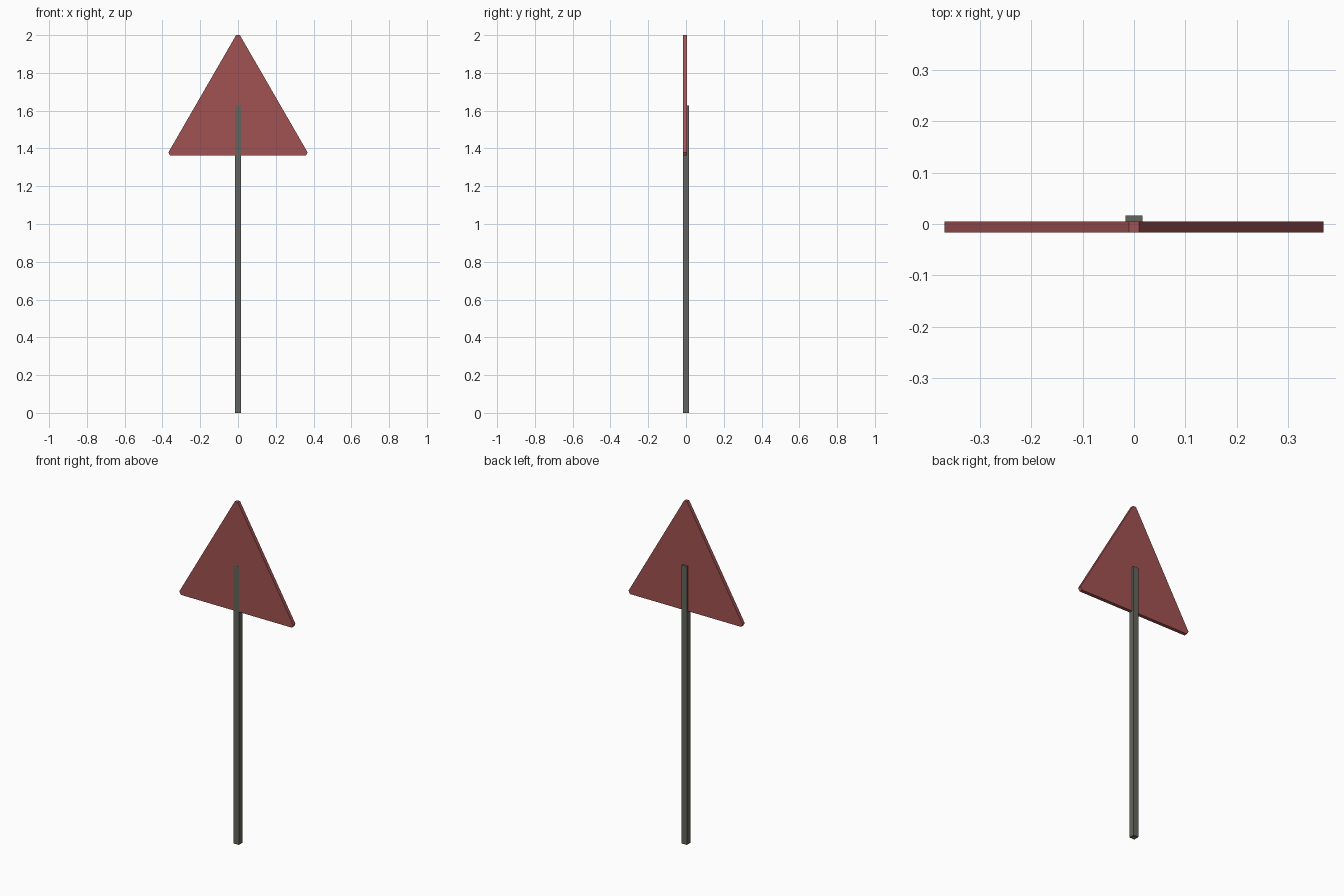
import bpy, bmesh
from math import radians
from mathutils import Matrix, Vector

default = bpy.data.objects.get("Cube")
if default:
    bpy.data.objects.remove(default, do_unlink=True)


def material(name, colour):
    mat = bpy.data.materials.new(name)
    mat.use_nodes = True
    mat.diffuse_color = colour
    mat.node_tree.nodes["Principled BSDF"].inputs["Base Color"].default_value = colour
    return mat


def prism(name, outline, direction, mat):
    """Extrude a flat outline along a direction into a closed solid."""
    bm = bmesh.new()
    face = bm.faces.new([bm.verts.new(p) for p in outline])
    result = bmesh.ops.extrude_face_region(bm, geom=[face], use_keep_orig=True)
    moved = [v for v in result["geom"] if isinstance(v, bmesh.types.BMVert)]
    bmesh.ops.translate(bm, verts=moved, vec=direction)
    bmesh.ops.recalc_face_normals(bm, faces=bm.faces)
    mesh = bpy.data.meshes.new(name)
    bm.to_mesh(mesh)
    bm.free()
    mesh.materials.append(mat)
    obj = bpy.data.objects.new(name, mesh)
    bpy.context.collection.objects.link(obj)
    return obj


red = material("dull red", (0.36, 0.085, 0.085, 1))
grey = material("warm grey", (0.13, 0.13, 0.11, 1))

# Square post, its front face just proud of the sign plate
r = 0.0167
post = [Vector((x, y, 0)) for x, y in ((-r, -r), (r, -r), (r, r), (-r, r))]
prism("post", post, (0, 0, 1.627), grey)

# Triangular sign plate with clipped corners: one corner turned three times
tip, half_clip, centre_z = 0.42, 0.01, 1.58
plate = []
for k in range(3):
    turn = Matrix.Rotation(radians(120 * k), 3, 'Y')
    for side in (-half_clip, half_clip):
        plate.append(turn @ Vector((side, 0, tip)) + Vector((0, -0.0161, centre_z)))
prism("sign_plate", plate, (0, 0.0205, 0), red)
